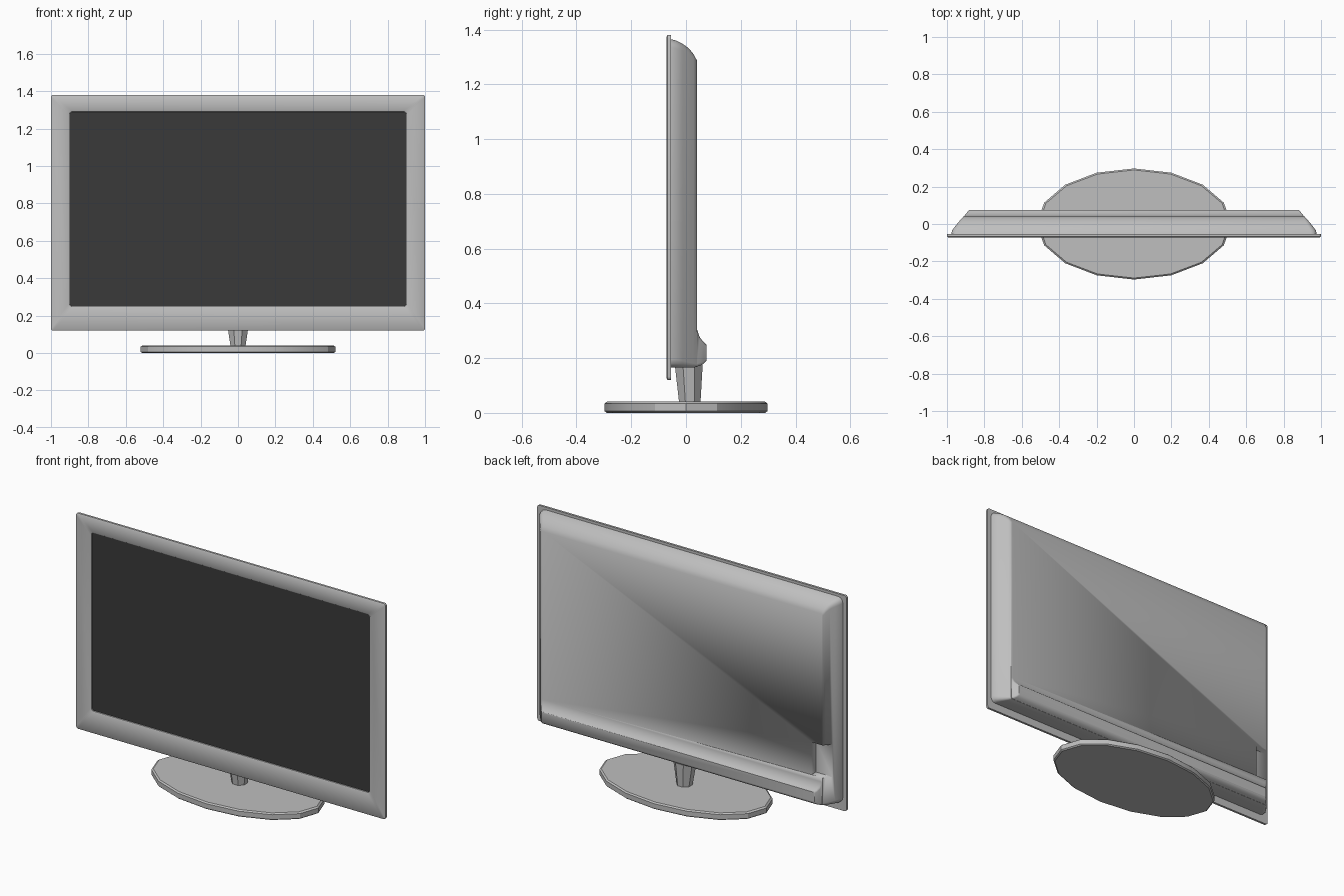
import bpy, bmesh, math

cube = bpy.data.objects.get("Cube")
if cube:
    bpy.data.objects.remove(cube, do_unlink=True)


def material(name, value):
    mat = bpy.data.materials.new(name)
    mat.use_nodes = True
    colour = (value, value, value, 1)
    mat.diffuse_color = colour
    mat.node_tree.nodes["Principled BSDF"].inputs["Base Color"].default_value = colour
    return mat


silver = material("silver plastic", 0.52)
dark = material("dark screen", 0.042)


def finish(name, bm, mats, angle=40):
    bmesh.ops.recalc_face_normals(bm, faces=bm.faces)
    mesh = bpy.data.meshes.new(name)
    bm.to_mesh(mesh)
    bm.free()
    obj = bpy.data.objects.new(name, mesh)
    bpy.context.collection.objects.link(obj)
    for m in mats:
        mesh.materials.append(m)
    bpy.ops.object.select_all(action="DESELECT")
    obj.select_set(True)
    bpy.context.view_layer.objects.active = obj
    bpy.ops.object.shade_smooth_by_angle(angle=math.radians(angle))
    return obj


def loft(rings):
    """Skin a closed solid through rounded rectangles (y, half width, bottom, top, radius)."""
    bm = bmesh.new()
    steps = 3
    loops = []
    for y, w, low, high, r in rings:
        loop = []
        corners = [(w - r, high - r), (r - w, high - r), (r - w, low + r), (w - r, low + r)]
        for i, (cx, cz) in enumerate(corners):
            for k in range(steps + 1):
                a = math.pi / 2 * (i + k / steps)
                loop.append(bm.verts.new((cx + r * math.cos(a), y, cz + r * math.sin(a))))
        loops.append(loop)
    for a, b in zip(loops, loops[1:]):
        for i in range(len(a)):
            j = (i + 1) % len(a)
            bm.faces.new((a[i], a[j], b[j], b[i]))
    bm.faces.new(loops[0])
    last = bm.faces.new(loops[-1])
    return bm, last


def elliptic_solid(sides, sections, turn=0.0):
    """Stack elliptical sections (z, x radius, y radius, y centre)."""
    bm = bmesh.new()
    loops = []
    for z, rx, ry, cy in sections:
        angles = [math.tau * (i + turn) / sides for i in range(sides)]
        loops.append([bm.verts.new((rx * math.cos(a), cy + ry * math.sin(a), z)) for a in angles])
    for a, b in zip(loops, loops[1:]):
        for i in range(sides):
            j = (i + 1) % sides
            bm.faces.new((a[i], a[j], b[j], b[i]))
    bm.faces.new(loops[0])
    bm.faces.new(loops[-1])
    return bm


# Thin front bezel with the recessed screen
bm, screen = loft([
    (-0.054, 1.0, 0.12, 1.38, 0.012),
    (-0.067, 1.0, 0.12, 1.38, 0.012),
    (-0.071, 0.994, 0.126, 1.374, 0.01),
    (-0.071, 0.906, 0.244, 1.296, 0.018),
    (-0.068, 0.901, 0.249, 1.291, 0.014),
    (-0.062, 0.9, 0.25, 1.29, 0.012),
])
screen.material_index = 1
finish("screen_bezel", bm, [silver, dark])

# Rounded rear shell, ending in the ridge along the lower back
bm, _ = loft([
    (-0.056, 0.977, 0.165, 1.365, 0.03),
    (-0.035, 0.973, 0.165, 1.36, 0.03),
    (-0.012, 0.956, 0.165, 1.348, 0.025),
    (0.01, 0.938, 0.165, 1.332, 0.02),
    (0.028, 0.923, 0.166, 1.31, 0.015),
    (0.04, 0.912, 0.168, 1.287, 0.01),
    (0.04, 0.908, 0.169, 0.305, 0.01),
    (0.05, 0.902, 0.172, 0.277, 0.01),
    (0.063, 0.892, 0.178, 0.26, 0.008),
    (0.074, 0.882, 0.19, 0.25, 0.006),
])
shell = finish("rear_shell", bm, [silver])

# Connector pocket cut into the side of the shell
bm = bmesh.new()
bmesh.ops.create_cube(bm, size=1)
for v in bm.verts:
    v.co.x = -0.92 + v.co.x * 0.16
    v.co.y = 0.05 + v.co.y * 0.1
    v.co.z = 0.425 + v.co.z * 0.19
cutter = finish("pocket_cutter", bm, [silver])
cutter.hide_render = True
bpy.context.view_layer.objects.active = shell
cut = shell.modifiers.new("pocket", "BOOLEAN")
cut.operation = "DIFFERENCE"
cut.object = cutter
bpy.ops.object.modifier_apply(modifier=cut.name)
bpy.data.objects.remove(cutter, do_unlink=True)

# Tapered neck
finish("stand_neck", elliptic_solid(8, [
    (0.035, 0.043, 0.042, 0.014),
    (0.175, 0.066, 0.055, 0.01),
], 0.5), [silver], 30)

# Oval foot with softened rims
finish("stand_foot", elliptic_solid(16, [
    (0.0, 0.512, 0.29, 0),
    (0.006, 0.52, 0.297, 0),
    (0.034, 0.52, 0.297, 0),
    (0.041, 0.51, 0.289, 0),
]), [silver], 20)
